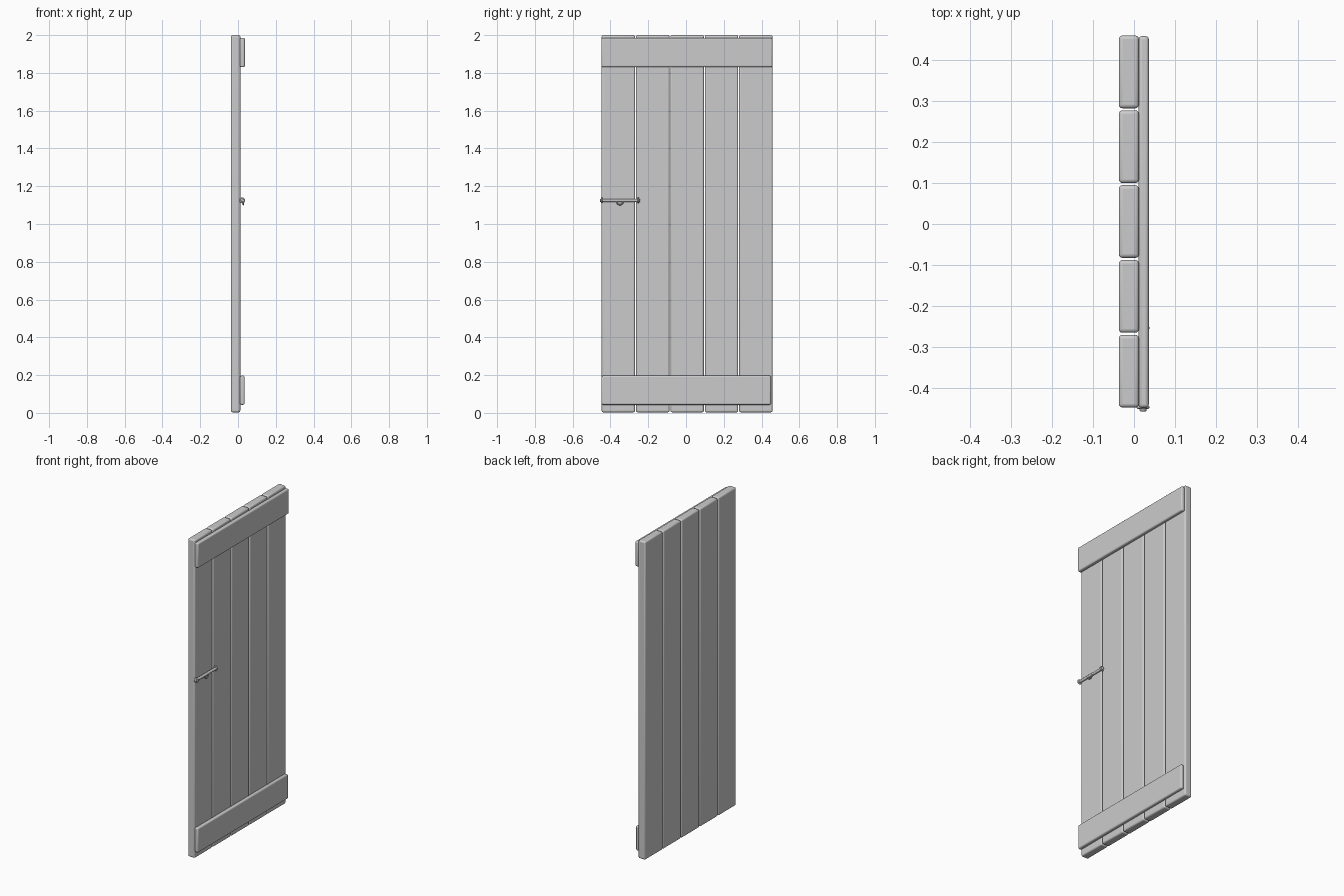
import bpy, math
from mathutils import Vector

if "Cube" in bpy.data.objects:
    bpy.data.objects.remove(bpy.data.objects["Cube"])


def smooth(ob, angle=40):
    bpy.ops.object.select_all(action='DESELECT')
    ob.select_set(True)
    bpy.context.view_layer.objects.active = ob
    bpy.ops.object.shade_smooth_by_angle(angle=math.radians(angle))


def board(name, lo, hi, bevel):
    """Rounded box between two corners."""
    lo, hi = Vector(lo), Vector(hi)
    bpy.ops.mesh.primitive_cube_add(size=1, location=(lo + hi) / 2)
    ob = bpy.context.object
    ob.name = name
    ob.scale = hi - lo
    bpy.ops.object.transform_apply(location=False, rotation=False, scale=True)
    mod = ob.modifiers.new("rounded_edges", 'BEVEL')
    mod.width = bevel
    mod.segments = 3
    smooth(ob)
    return ob


def rod(name, y0, y1, x, z, radius):
    """Round bar along y."""
    bpy.ops.mesh.primitive_cylinder_add(vertices=16, radius=radius, depth=y1 - y0,
                                        location=(x, (y0 + y1) / 2, z),
                                        rotation=(math.pi / 2, 0, 0))
    ob = bpy.context.object
    ob.name = name
    mod = ob.modifiers.new("rounded_edges", 'BEVEL')
    mod.width = 0.003
    mod.segments = 2
    mod.limit_method = 'ANGLE'
    smooth(ob)
    return ob


# Five vertical planks with narrow gaps
PITCH = 0.182
for i in range(5):
    y = 0.006 + (i - 2) * PITCH
    board(f"plank_{i + 1}", (-0.037, y - 0.0885, 0.003), (0.012, y + 0.0885, 2.0), 0.009)

# Cross battens on the right-hand face
board("bottom_batten", (0.011, -0.447, 0.043), (0.035, 0.450, 0.197), 0.008)
board("top_batten", (0.011, -0.447, 1.830), (0.036, 0.457, 1.986), 0.008)

# Sliding bolt with a collar near each end
BX, BZ = 0.022, 1.125
rod("bolt_bar", -0.456, -0.243, BX, BZ, 0.0085)
for label, y in (("outer", -0.446), ("inner", -0.253)):
    rod(f"{label}_bolt_collar", y - 0.004, y + 0.004, BX, BZ, 0.0155)

# Small finger loop hanging under the bolt
curve = bpy.data.curves.new("bolt_finger_loop", 'CURVE')
curve.dimensions = '3D'
curve.bevel_depth = 0.0035
curve.bevel_resolution = 2
spline = curve.splines.new('POLY')
spline.points.add(12)
for k, p in enumerate(spline.points):
    a = math.pi * k / 12
    p.co = (BX + 0.005, -0.35 + 0.017 * math.cos(a), 1.120 - 0.018 * math.sin(a), 1)
curve.use_fill_caps = True
loop = bpy.data.objects.new("bolt_finger_loop", curve)
bpy.context.collection.objects.link(loop)
